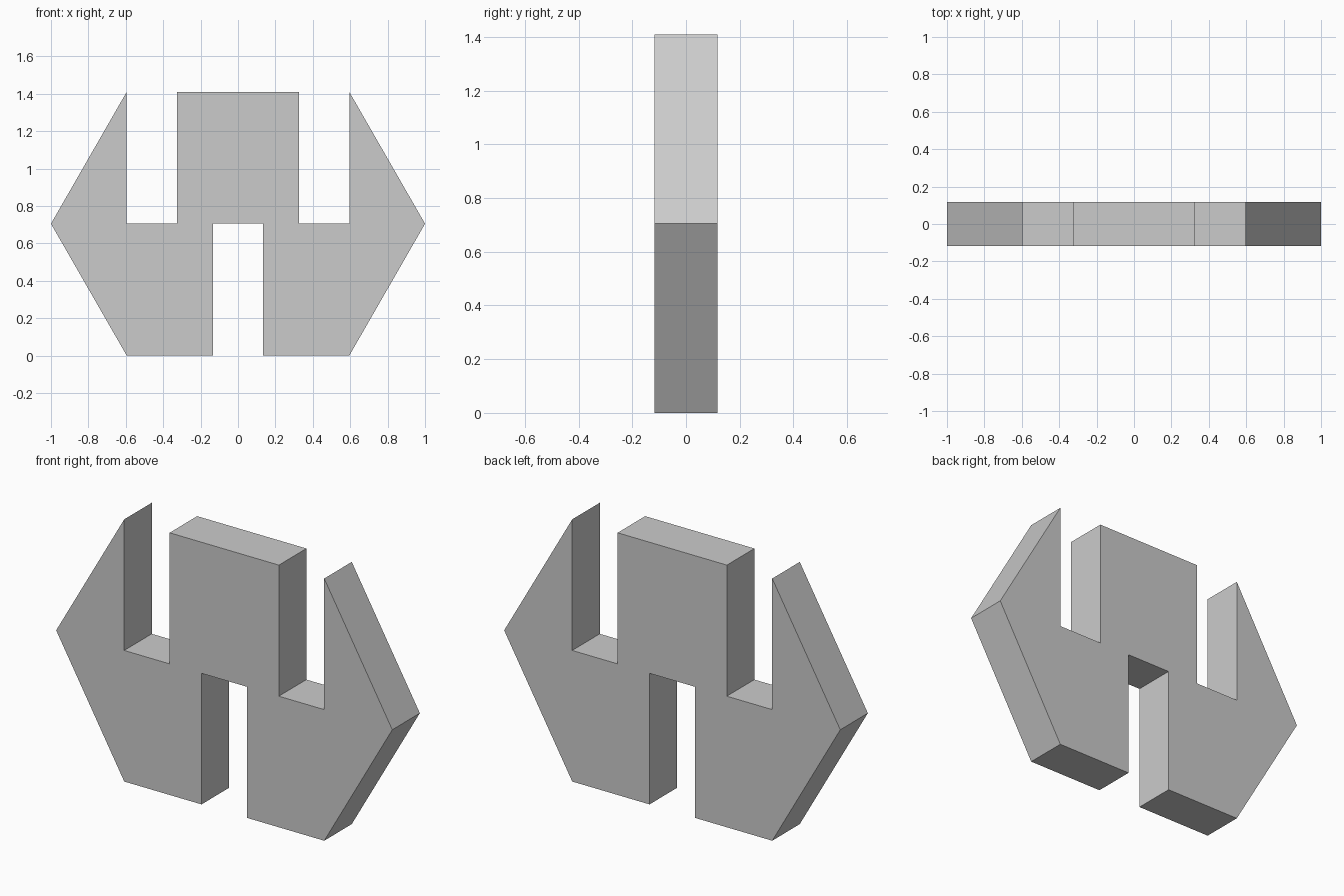
import bpy
import bmesh

cube = bpy.data.objects.get("Cube")
if cube:
    bpy.data.objects.remove(cube, do_unlink=True)

HALF_DEPTH = 0.117
MID = 0.705
TOP = 1.41

# Plain grey
grey = bpy.data.materials.new("plain_grey")
grey.use_nodes = True
colour = (0.6, 0.6, 0.6, 1)
grey.diffuse_color = colour
grey.node_tree.nodes["Principled BSDF"].inputs["Base Color"].default_value = colour

# Left half of the notched hexagon outline, from the bottom slot to the top tab
half = [(0.135, MID), (0.135, 0), (0.595, 0), (1, MID),
        (0.595, TOP), (0.595, MID), (0.325, MID), (0.325, TOP)]
outline = half + [(-x, z) for x, z in reversed(half)]

# Extrude the outline into a flat plate
bm = bmesh.new()
face = bm.faces.new([bm.verts.new((x, -HALF_DEPTH, z)) for x, z in outline])
extruded = bmesh.ops.extrude_face_region(bm, geom=[face], use_keep_orig=True)
back = [v for v in extruded["geom"] if isinstance(v, bmesh.types.BMVert)]
bmesh.ops.translate(bm, verts=back, vec=(0, 2 * HALF_DEPTH, 0))
bmesh.ops.recalc_face_normals(bm, faces=bm.faces)

mesh = bpy.data.meshes.new("notched_hexagon_plate")
bm.to_mesh(mesh)
bm.free()
mesh.materials.append(grey)
plate = bpy.data.objects.new("notched_hexagon_plate", mesh)
bpy.context.collection.objects.link(plate)
